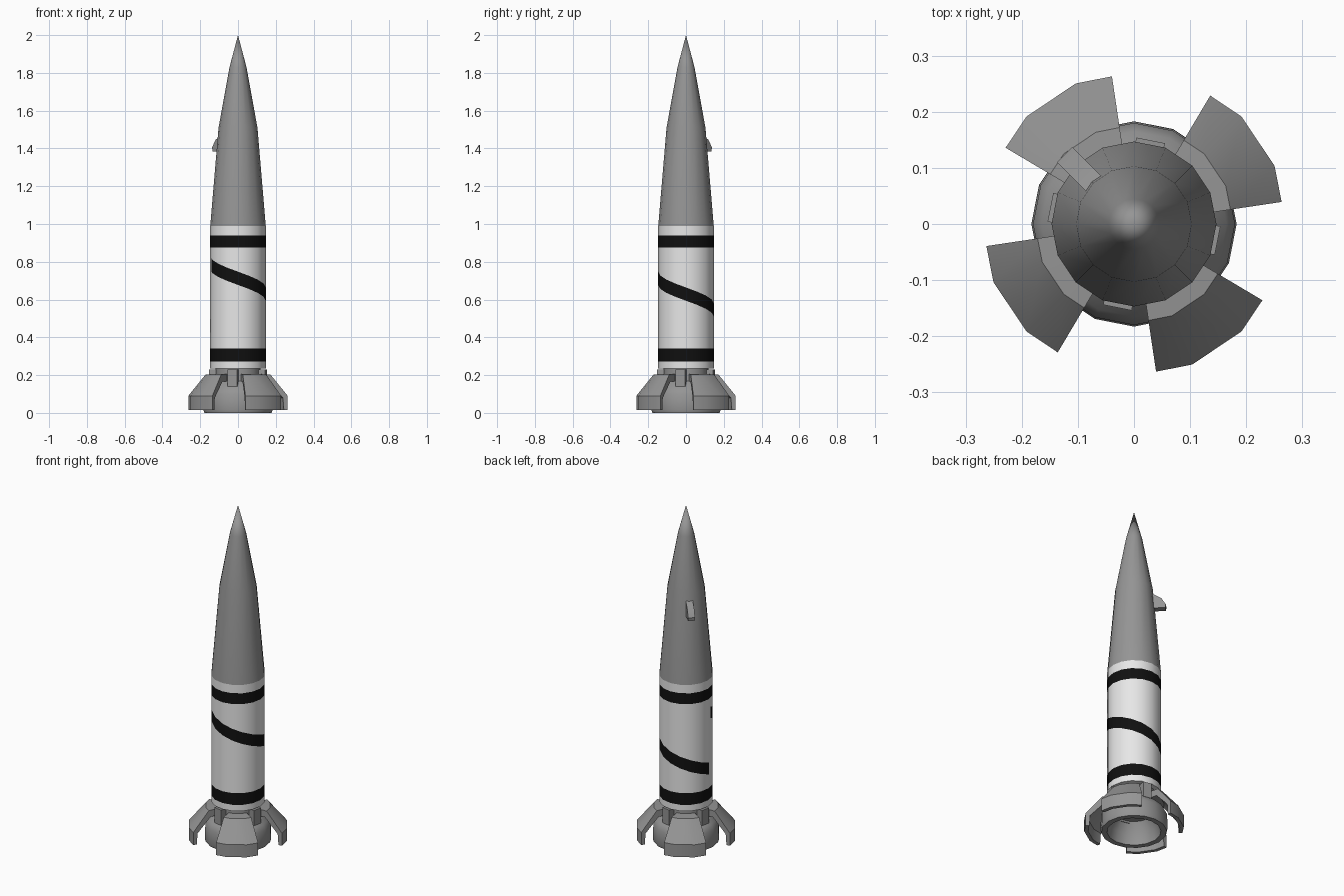
import bpy, bmesh, math

if "Cube" in bpy.data.objects:
    bpy.data.objects.remove(bpy.data.objects["Cube"])

SIDES = 16
STEP = 360 / SIDES


def material(name, v):
    m = bpy.data.materials.new(name)
    m.diffuse_color = (v, v, v, 1)
    m.use_nodes = True
    m.node_tree.nodes["Principled BSDF"].inputs["Base Color"].default_value = m.diffuse_color
    return m


GREY = material("metal grey", 0.30)
WHITE = material("body white", 0.80)
BLACK = material("stripe black", 0.005)


def point(r, deg, z):
    """Point on a 16-sided prism whose corners have radius r."""
    local = math.radians(deg % STEP - STEP / 2)
    k = r * math.cos(math.radians(STEP / 2)) / math.cos(local)
    a = math.radians(deg)
    return (k * math.cos(a), k * math.sin(a), z)


def finish(bm, name, mats, angle=30):
    bmesh.ops.remove_doubles(bm, verts=bm.verts, dist=1e-5)
    bmesh.ops.recalc_face_normals(bm, faces=bm.faces)
    me = bpy.data.meshes.new(name)
    bm.to_mesh(me)
    bm.free()
    for m in mats:
        me.materials.append(m)
    ob = bpy.data.objects.new(name, me)
    bpy.context.collection.objects.link(ob)
    bpy.ops.object.select_all(action='DESELECT')
    ob.select_set(True)
    bpy.context.view_layer.objects.active = ob
    bpy.ops.object.shade_smooth_by_angle(angle=math.radians(angle))
    return ob


def sweep(name, profile, angles, closed):
    """Turn an (r, z) profile through the angles; closed = full ring."""
    bm = bmesh.new()
    rings = [[bm.verts.new(point(r, a, z)) for r, z in profile] for a in angles]
    n = len(profile)
    if closed:
        pairs = list(zip(rings, rings[1:] + rings[:1]))
        rows = range(n - 1)
    else:
        pairs = list(zip(rings, rings[1:]))
        rows = range(n)
        bm.faces.new(rings[0])
        bm.faces.new(rings[-1])
    for a, b in pairs:
        for i in rows:
            j = (i + 1) % n
            bm.faces.new((a[i], b[i], b[j], a[j]))
    bmesh.ops.dissolve_degenerate(bm, dist=1e-6, edges=bm.edges)
    return finish(bm, name, [GREY], 32)


def plate(name, profile, width, deg):
    """Flat slab: (r, z) outline extruded sideways, facing direction deg."""
    bm = bmesh.new()
    c, s = math.cos(math.radians(deg)), math.sin(math.radians(deg))
    sides = [[bm.verts.new((r * c - w * s, r * s + w * c, z)) for r, z in profile]
             for w in (-width / 2, width / 2)]
    bm.faces.new(sides[0])
    bm.faces.new(sides[1])
    for i in range(len(profile)):
        j = (i + 1) % len(profile)
        bm.faces.new((sides[0][i], sides[0][j], sides[1][j], sides[1][i]))
    return finish(bm, name, [GREY])


full = [STEP * i for i in range(SIDES)]

# Nose cone
sweep("nose_cone", [(0.147, 0.99), (0.103, 1.51), (0.045, 1.83), (0, 2.0)], full, True)

# Body with two ring stripes and one spiral stripe cut into its faces
bm = bmesh.new()
start, end = 192, 543
angles = [start] + [202.5 + STEP * i for i in range(SIDES)] + [end]
cols = []
for a in angles:
    mid = 0.785 - 0.00093 * (a - start)
    heights = (0.235, 0.272, 0.342, mid - 0.035, mid + 0.035, 0.875, 0.94, 0.99)
    cols.append([bm.verts.new(point(0.147, a, z)) for z in heights])
for c, a in enumerate(cols):
    b = cols[(c + 1) % len(cols)]
    for i in range(7):
        f = bm.faces.new((a[i], b[i], b[i + 1], a[i + 1]))
        spiral = i == 3 and c < len(cols) - 1
        f.material_index = 1 if i in (1, 5) or spiral else 0
bm.faces.new([c[0] for c in cols])
finish(bm, "body", [WHITE, BLACK])

# Engine nozzle with neck and hollow bell
sweep("nozzle", [(0, 0.24), (0.118, 0.24), (0.118, 0.17), (0.165, 0.13), (0.18, 0.10),
                 (0.183, 0.015), (0.178, 0), (0.147, 0), (0.135, 0.06), (0.10, 0.12),
                 (0, 0.12)], full, True)

# Four curved fins and the four struts in the gaps between them
fin = [(0.11, 0.207), (0.177, 0.203), (0.271, 0.09), (0.271, 0.015),
       (0.25, 0.015), (0.245, 0.08), (0.165, 0.165), (0.11, 0.165)]
for k in range(4):
    sweep(f"fin_{k + 1}", fin, [a + 90 * k for a in (8.5, 22.5, 45, 59.3)], False)
    plate(f"strut_{k + 1}", [(0.10, 0.11), (0.152, 0.11), (0.152, 0.23), (0.10, 0.23)],
          0.052, 78.75 + 90 * k)

# Small lug on the nose
plate("nose_lug", [(0.09, 1.385), (0.172, 1.385), (0.175, 1.405), (0.15, 1.445), (0.10, 1.475)],
      0.038, 135)
